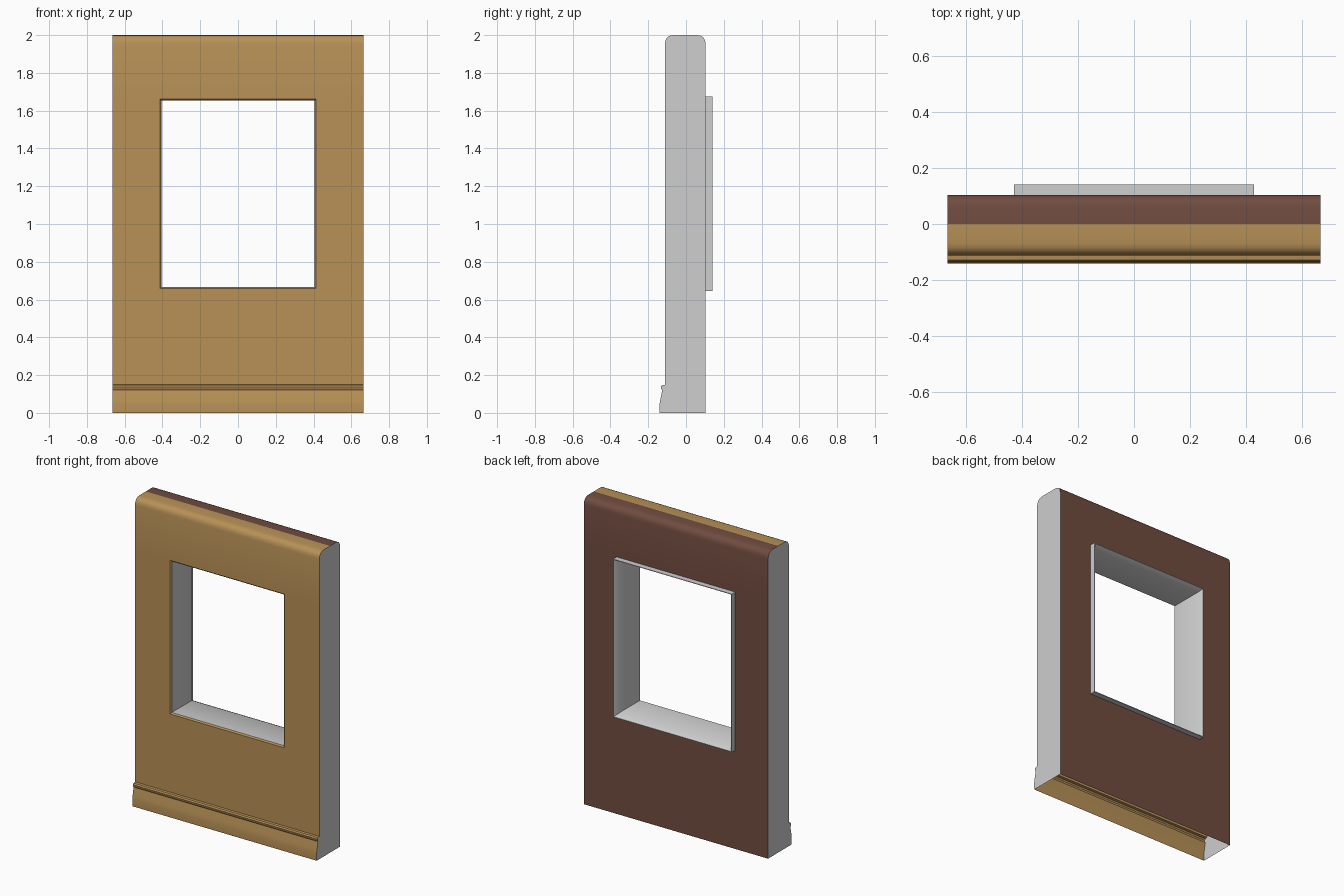
import bpy, bmesh

if "Cube" in bpy.data.objects:
    bpy.data.objects.remove(bpy.data.objects["Cube"])

W = 0.665                      # half width of the wall
HX, Z0, Z1 = 0.405, 0.667, 1.653   # window opening
FRONT, BACK = -0.112, 0.104    # wall planes


def material(name, rgb):
    m = bpy.data.materials.new(name)
    m.diffuse_color = (*rgb, 1)
    m.use_nodes = True
    m.node_tree.nodes["Principled BSDF"].inputs["Base Color"].default_value = m.diffuse_color
    return m


TAN = material("tan_siding", (0.48, 0.285, 0.095))
BROWN = material("brown_interior", (0.165, 0.073, 0.051))
GREY = material("light_grey", (0.62, 0.62, 0.62))


def finish(name, bm, mats):
    me = bpy.data.meshes.new(name)
    bm.to_mesh(me)
    bm.free()
    ob = bpy.data.objects.new(name, me)
    bpy.context.collection.objects.link(ob)
    for m in mats:
        me.materials.append(m)
    bpy.ops.object.select_all(action='DESELECT')
    ob.select_set(True)
    bpy.context.view_layer.objects.active = ob
    bpy.ops.object.shade_smooth_by_angle(angle=0.6)
    return ob


def skin(name, profile, grow, mat, flip=False):
    """Sweep a (y, z) profile along x, leaving out the window."""
    xs = [-W, -HX - grow, HX + grow, W]
    bm = bmesh.new()
    rows = [[bm.verts.new((x, y, z)) for x in xs] for y, z in profile]
    for (_, za), (_, zb), a, b in zip(profile, profile[1:], rows, rows[1:]):
        for i in range(3):
            if i == 1 and za == Z0 - grow and zb == Z1 + grow:
                continue
            f = [a[i], a[i + 1], b[i + 1], b[i]]
            bm.faces.new(f[::-1] if flip else f)
    return finish(name, bm, [mat])


def rounded_top(y, s):
    return [(y, 1.955), (y - s * .004, 1.974), (y - s * .013, 1.989),
            (y - s * .028, 1.997), (y - s * .045, 2.0), (0, 2.0)]


# Front skin with skirting board, back skin; the underside stays open
CH, FL = 0.008, 0.023          # front chamfer and rear frame growth
front = [(-.139, 0), (-.140, .045), (-.136, .07), (-.126, .12), (-.132, .128),
         (-.133, .138), (-.128, .147), (FRONT, .149),
         (FRONT, Z0 - CH), (FRONT, Z1 + CH)] + rounded_top(FRONT, -1)
back = [(BACK, 0), (BACK, Z0 - FL), (BACK, Z1 + FL)] + rounded_top(BACK, 1)
# window rows must match exactly for the skip test
skin("front_wall", front, CH, TAN)
skin("back_wall", back, FL, BROWN, flip=True)

# End caps
bm = bmesh.new()
outline = front + back[-2::-1]
for s in (-1, 1):
    vs = [bm.verts.new((s * W, y, z)) for y, z in outline]
    bm.faces.new(vs[::-1] if s > 0 else vs)
bm.normal_update()
finish("end_caps", bm, [GREY])

# Window lining: tan front chamfer, grey reveal, flared frame behind
bm = bmesh.new()
rings = []
for y, g in [(FRONT, CH), (FRONT + .009, 0), (BACK, 0), (.140, .019),
             (.140, FL), (BACK, FL)]:
    rings.append([bm.verts.new((sx * (HX + g), y, z)) for sx, z in
                  ((-1, Z0 - g), (1, Z0 - g), (1, Z1 + g), (-1, Z1 + g))])
for k, (a, b) in enumerate(zip(rings, rings[1:])):
    for i in range(4):
        j = (i + 1) % 4
        f = bm.faces.new((a[i], a[j], b[j], b[i]))
        f.material_index = 1 if k == 0 else 0
finish("window_frame", bm, [GREY, TAN])
